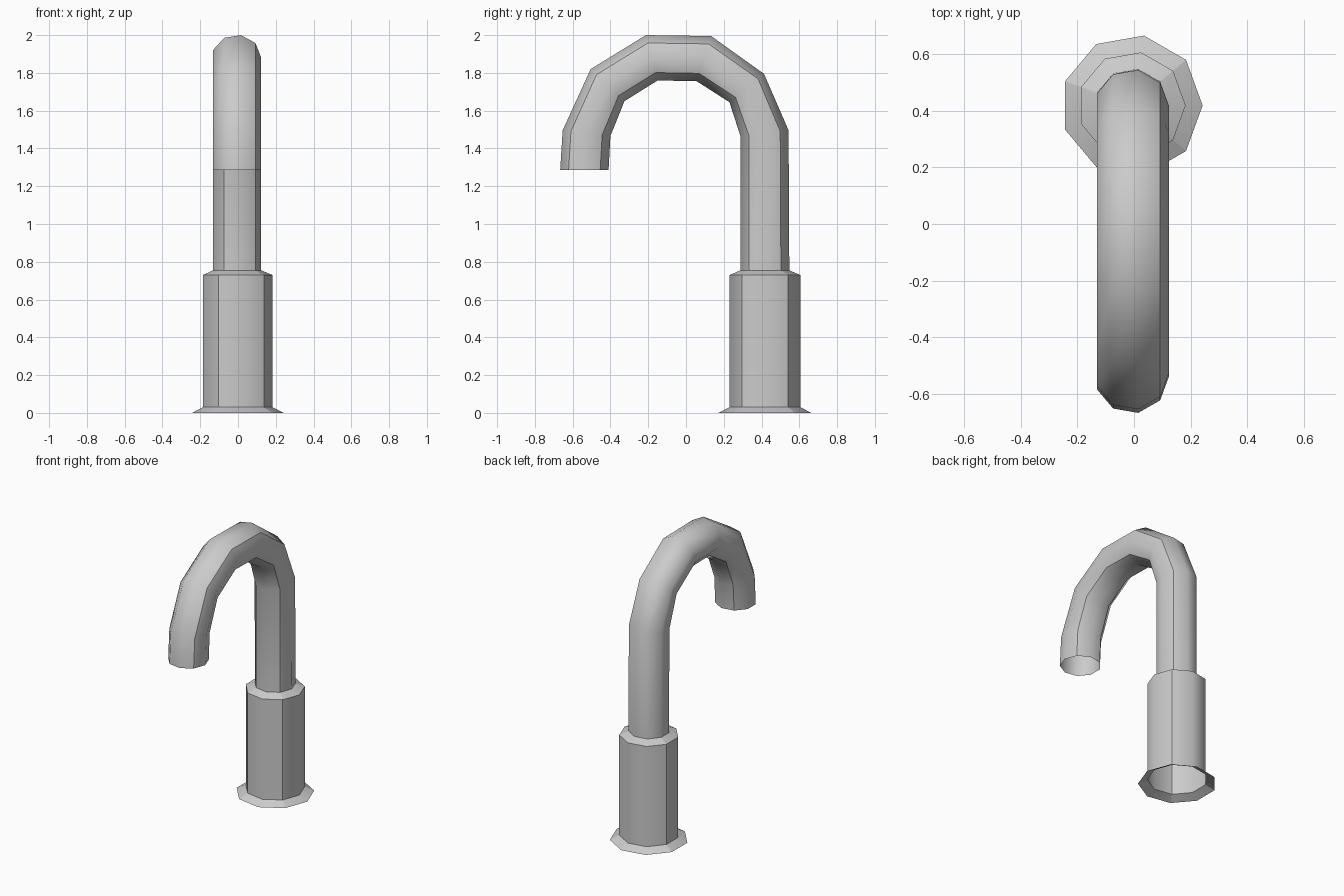
import bpy
from math import sin, cos, radians

if "Cube" in bpy.data.objects:
    bpy.data.objects.remove(bpy.data.objects["Cube"])

SIDES = 9
CX = -0.008          # axis offset that centres the nine-sided section
CY = 0.418           # y of the upright column
S80 = sin(radians(80))


def loft(name, rings, sharp_sides, sharp_rings):
    """Skin a list of nine-sided rings into an open smooth tube with chosen sharp edges."""
    verts = [v for ring in rings for v in ring]
    faces = []
    for k in range(len(rings) - 1):
        for j in range(SIDES):
            n = (j + 1) % SIDES
            a, b = k * SIDES, (k + 1) * SIDES
            faces.append((a + j, a + n, b + n, b + j))
    me = bpy.data.meshes.new(name)
    me.from_pydata(verts, [], faces)
    me.update()
    me.polygons.foreach_set("use_smooth", [True] * len(me.polygons))
    for e in me.edges:
        (ka, ja), (kb, jb) = (divmod(v, SIDES) for v in e.vertices)
        if ka == kb:
            e.use_edge_sharp = ka in sharp_rings
        else:
            e.use_edge_sharp = ja in sharp_sides
    ob = bpy.data.objects.new(name, me)
    bpy.context.collection.objects.link(ob)
    return ob


def ring(outer, inner, r):
    """Ring spanning an outer and inner (y, z) point of the side silhouette."""
    cy, cz = (outer[0] + inner[0]) / 2, (outer[1] + inner[1]) / 2
    dy, dz = (outer[0] - inner[0]) / 2 / S80, (outer[1] - inner[1]) / 2 / S80
    pts = []
    for j in range(SIDES):
        a = radians(40 * j)
        pts.append((CX + r * cos(a), cy + dy * sin(a), cz + dz * sin(a)))
    return pts


def level_ring(r, z):
    return ring((CY + r * S80, z), (CY - r * S80, z), r)


# Base: flared foot, column and bevelled collar
base = [(0.25, 0.0), (0.19, 0.03), (0.19, 0.73), (0.131, 0.755)]
loft("base_column", [level_ring(r, z) for r, z in base], {1, 4, 6, 8}, {1, 2, 3})

# Spout: gooseneck described by outer and inner silhouette points
R = 0.131
bends = [
    ((0.543, 1.496), (0.288, 1.465)),
    ((0.413, 1.795), (0.23, 1.645)),
    ((0.133, 1.995), (0.056, 1.756)),
    ((-0.212, 2.0), (-0.15, 1.76)),
    ((-0.505, 1.82), (-0.326, 1.65)),
    ((-0.653, 1.496), (-0.40, 1.466)),
    ((-0.666, 1.286), (-0.41, 1.286)),
]
loft("spout_pipe", [level_ring(R, 0.755)] + [ring(o, i, R) for o, i in bends],
     {1, 6, 8}, set())
